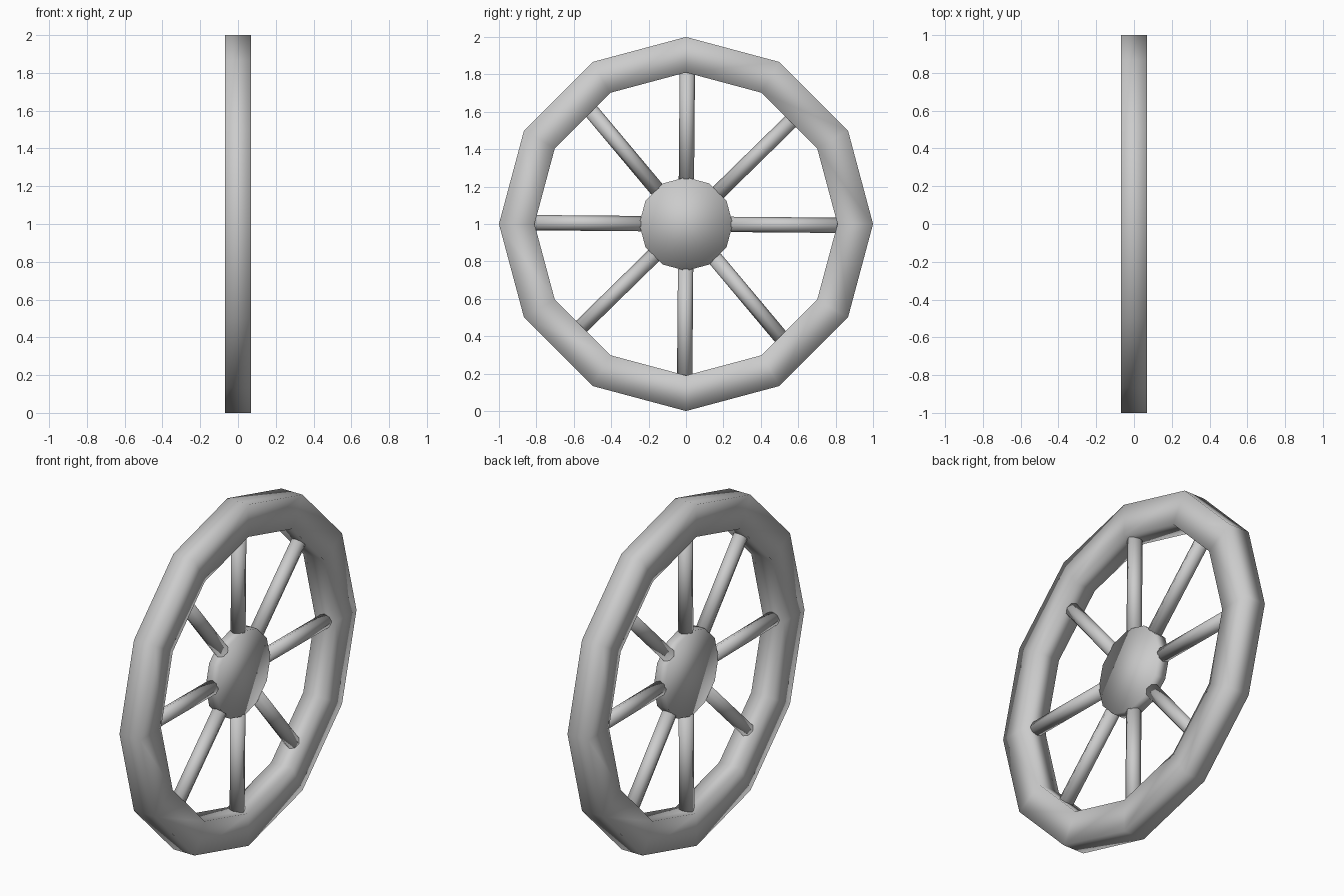
import bpy, bmesh
from math import sin, cos, pi, radians
from mathutils import Matrix, Vector

if "Cube" in bpy.data.objects:
    bpy.data.objects.remove(bpy.data.objects["Cube"])

CENTRE = Vector((0, 0, 1))


def finish(name, bm):
    bmesh.ops.recalc_face_normals(bm, faces=bm.faces)
    for f in bm.faces:
        f.smooth = True
    me = bpy.data.meshes.new(name)
    bm.to_mesh(me)
    bm.free()
    ob = bpy.data.objects.new(name, me)
    ob.location = CENTRE
    bpy.context.collection.objects.link(ob)
    return ob


# rim: rectangular section swept round a 12-sided ring
SIDES = 12
section = [(0.068, 1.0), (0.068, 0.81), (-0.068, 0.81), (-0.068, 1.0)]
bm = bmesh.new()
rings = []
for i in range(SIDES):
    a = 2 * pi * i / SIDES
    rings.append([bm.verts.new((x, r * cos(a), r * sin(a))) for x, r in section])
for i in range(SIDES):
    p, q = rings[i], rings[(i + 1) % SIDES]
    for j in range(4):
        k = (j + 1) % 4
        bm.faces.new((p[j], p[k], q[k], q[j]))
finish("rim", bm)

# hub: thin 12-sided disc facing along x
bm = bmesh.new()
bmesh.ops.create_cone(bm, cap_ends=True, segments=SIDES, radius1=0.25, radius2=0.25,
                      depth=0.07, matrix=Matrix.Rotation(pi / 2, 4, 'Y'))
finish("hub", bm)

# spokes: four slightly uneven pairs from hub edge into the rim
INNER, OUTER = 0.24, 0.83
for n, deg in enumerate((-0.5, 44.4, 89.5, 130, 179.5, 224.4, 269.5, 310)):
    bm = bmesh.new()
    m = (Matrix.Rotation(radians(deg) - pi / 2, 4, 'X')
         @ Matrix.Translation((0, 0, (INNER + OUTER) / 2)))
    bmesh.ops.create_cone(bm, cap_ends=True, segments=8, radius1=0.041, radius2=0.041,
                          depth=OUTER - INNER, matrix=m)
    finish(f"spoke_{n + 1}", bm)
